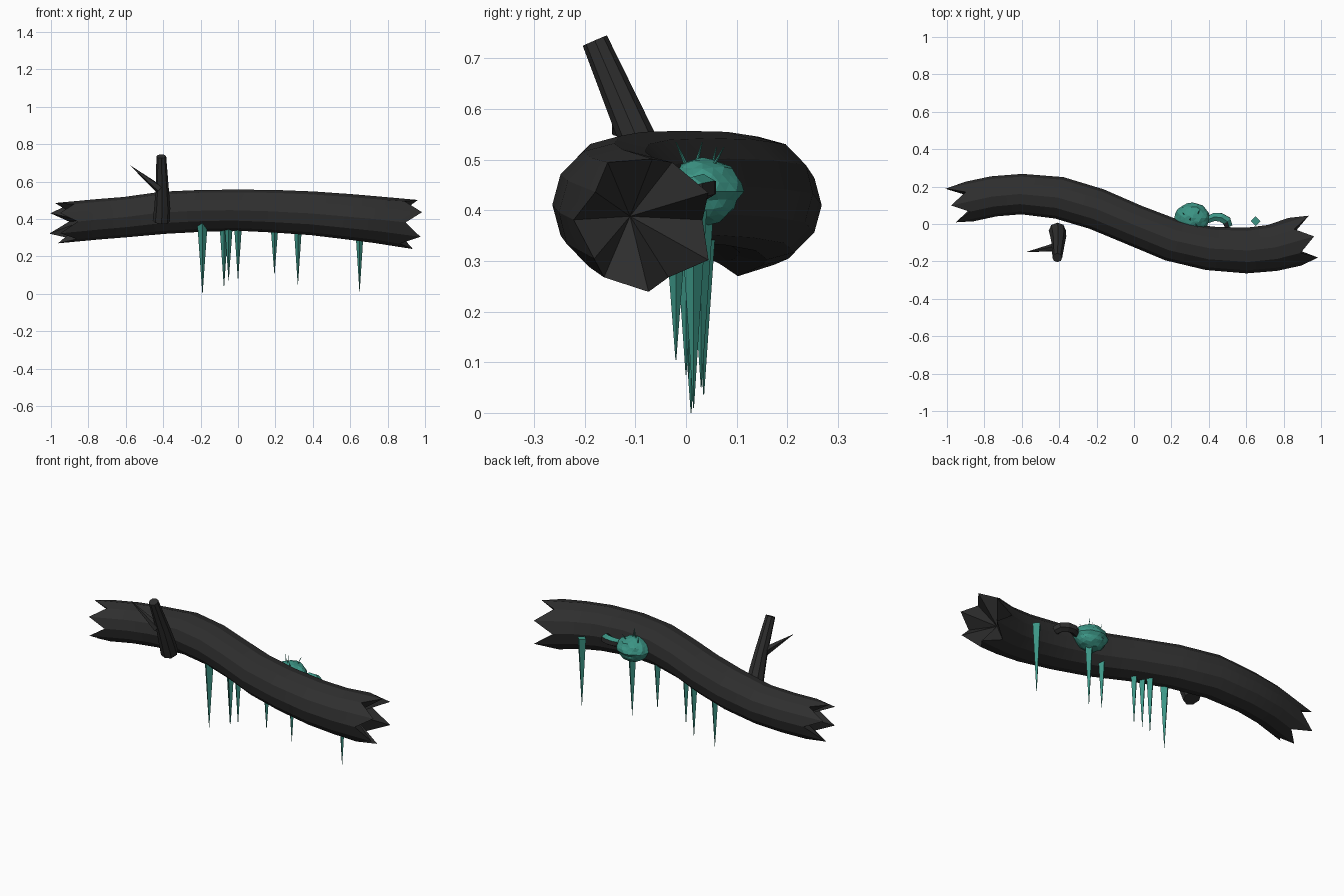
import bpy, bmesh, math, random
from mathutils import Vector

if "Cube" in bpy.data.objects:
    bpy.data.objects.remove(bpy.data.objects["Cube"])

random.seed(4)


def material(name, rgb):
    m = bpy.data.materials.new(name)
    m.diffuse_color = (*rgb, 1)
    m.use_nodes = True
    m.node_tree.nodes["Principled BSDF"].inputs["Base Color"].default_value = m.diffuse_color
    return m


BARK = material("dark_bark", (0.028, 0.028, 0.028))
TEAL = material("teal_growth", (0.045, 0.30, 0.235))


def finish(bm, name, mats, angle=None):
    bmesh.ops.recalc_face_normals(bm, faces=bm.faces)
    me = bpy.data.meshes.new(name)
    bm.to_mesh(me)
    bm.free()
    for m in mats:
        me.materials.append(m)
    ob = bpy.data.objects.new(name, me)
    bpy.context.collection.objects.link(ob)
    if angle:
        bpy.ops.object.select_all(action='DESELECT')
        ob.select_set(True)
        bpy.context.view_layer.objects.active = ob
        bpy.ops.object.shade_smooth_by_angle(angle=math.radians(angle))
    return ob


def tube(stations, sides, offset=None, cap_in=0.0, turn=0.0):
    """Sweep a ring along (point, radius) stations; offset(i, k) shifts a vertex along the path."""
    bm = bmesh.new()
    pts = [Vector(p) for p, r in stations]
    n = len(pts)
    rings, tangents = [], []
    for i, (p, r) in enumerate(stations):
        t = (pts[min(i + 1, n - 1)] - pts[max(i - 1, 0)]).normalized()
        ref = Vector((0, 0, 1)) if abs(t.z) < 0.75 else Vector((1, 0, 0))
        u = t.cross(ref).normalized()
        v = u.cross(t)
        ring = []
        for k in range(sides):
            a = 2 * math.pi * k / sides + turn
            q = pts[i] + r * (math.cos(a) * u + math.sin(a) * v)
            if offset:
                q = q + t * offset(i, k)
            ring.append(bm.verts.new(q))
        rings.append(ring)
        tangents.append(t)
    for a, b in zip(rings, rings[1:]):
        for k in range(sides):
            j = (k + 1) % sides
            bm.faces.new((a[k], a[j], b[j], b[k]))
    # end caps fan into a centre that can be sunk inwards
    for i, s in ((0, 1), (n - 1, -1)):
        c = bm.verts.new(pts[i] + tangents[i] * s * cap_in)
        for k in range(sides):
            bm.faces.new((rings[i][k], rings[i][(k + 1) % sides], c))
    return bm


def cone(name, base, tip, r, sides, mat, angle=None):
    bm = tube([(base, r), (tip, 0.0008)], sides)
    return finish(bm, name, [mat], angle)


# Hollow S-shaped log with splintered ends
LOG = [((-0.89, 0.118, 0.385), 0.108), ((-0.75, 0.148, 0.398), 0.108),
       ((-0.6, 0.16, 0.410), 0.108), ((-0.4, 0.14, 0.433), 0.113),
       ((-0.2, 0.08, 0.443), 0.112), ((0.0, -0.005, 0.447), 0.110),
       ((0.2, -0.085, 0.441), 0.114), ((0.4, -0.13, 0.430), 0.117),
       ((0.6, -0.142, 0.411), 0.122), ((0.74, -0.128, 0.396), 0.125),
       ((0.87, -0.092, 0.380), 0.132)]
SIDES = 12
splinter = [random.uniform(0.075, 0.115) for _ in range(SIDES)]


def jag(i, k):
    if k % 2 == 0 and k not in (3, 9):
        notch = -0.01
    else:
        notch = splinter[k]
    if i == 0:
        return -notch
    if i == len(LOG) - 1:
        return notch
    return 0.0


finish(tube(LOG, SIDES, jag, 0.07), "log", [BARK], 25)

# Leaning branch stub and its twig
BRANCH = [((-0.41, -0.035, 0.39), 0.046), ((-0.405, -0.065, 0.46), 0.043),
          ((-0.405, -0.10, 0.55), 0.036), ((-0.41, -0.18, 0.735), 0.026)]
finish(tube(BRANCH, 8), "branch", [BARK], 25)
cone("twig", (-0.42, -0.125, 0.56), (-0.575, -0.15, 0.685), 0.024, 5, BARK)

# Hanging icicles: x, y, top, tip, radius
for i, (x, y, top, tip, r) in enumerate((
        (-0.19, 0.01, 0.38, 0.0, 0.028), (-0.075, 0.035, 0.37, 0.035, 0.024),
        (-0.05, 0.005, 0.37, 0.07, 0.022), (0.0, 0.0, 0.38, 0.075, 0.022),
        (0.195, -0.02, 0.38, 0.104, 0.022), (0.32, 0.03, 0.42, 0.05, 0.026),
        (0.65, 0.015, 0.40, 0.01, 0.026))):
    cone(f"icicle_{i + 1}", (x, y, top), (x, y, tip), r, 4, TEAL)

# Lumpy growth on the back of the log
bm = bmesh.new()
bmesh.ops.create_icosphere(bm, subdivisions=3, radius=1)
for v in bm.verts:
    p = v.co * random.uniform(0.95, 1.04)
    if p.z < -0.1:
        p.x *= 0.92
        p.y *= 0.92
    v.co = Vector((0.312 + p.x * 0.093, 0.033 + p.y * 0.079, 0.437 + p.z * 0.066))
finish(bm, "growth", [TEAL])

# Fine bristles on the growth
for i, (x, y, z, dx, dy) in enumerate((
        (0.30, 0.02, 0.49, 0.0, 0.012), (0.34, 0.05, 0.48, 0.01, 0.025),
        (0.28, -0.01, 0.49, -0.01, -0.03), (0.33, 0.0, 0.49, 0.01, -0.02),
        (0.27, 0.05, 0.48, -0.01, 0.01))):
    cone(f"bristle_{i + 1}", (x, y, z), (x + dx, y + dy, z + 0.045), 0.004, 4, TEAL)

# Curled hook beside the growth, teal on its upper faces
HOOK = [((0.39, 0.02, 0.44), 0.020), ((0.43, 0.038, 0.445), 0.025),
        ((0.465, 0.035, 0.445), 0.027), ((0.495, 0.018, 0.44), 0.027),
        ((0.505, -0.01, 0.43), 0.024)]
bm = tube(HOOK, 6, turn=math.pi / 6)
bmesh.ops.recalc_face_normals(bm, faces=bm.faces)
for f in bm.faces:
    f.material_index = 1 if f.normal.z > 0.3 and f.calc_center_median().y > 0.0 else 0
finish(bm, "hook", [BARK, TEAL])
